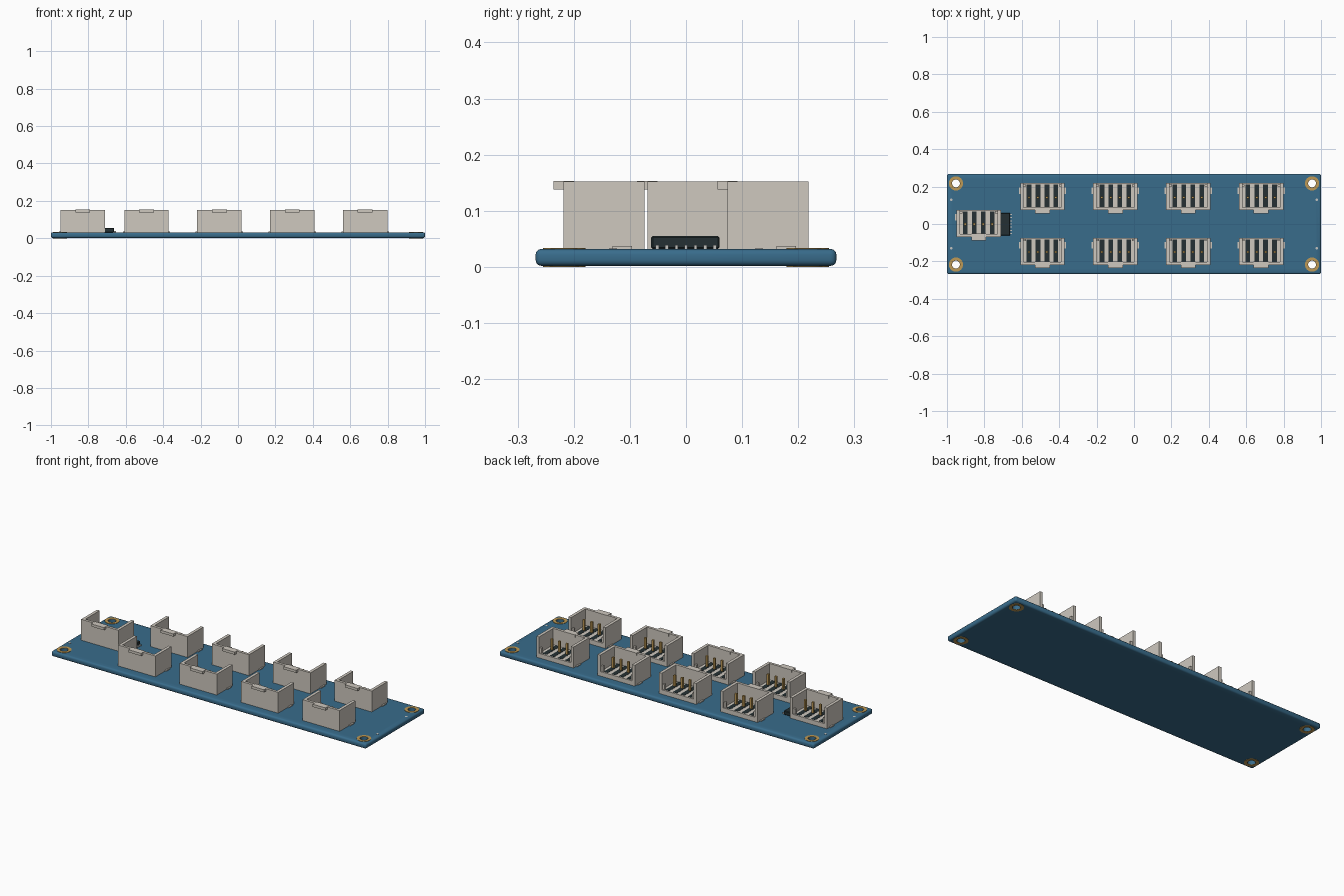
import bpy, bmesh, math
from mathutils import Matrix, Vector

cube = bpy.data.objects.get("Cube")
if cube:
    bpy.data.objects.remove(cube, do_unlink=True)


def material(name, rgb):
    m = bpy.data.materials.new(name)
    m.use_nodes = True
    m.diffuse_color = (*rgb, 1)
    m.node_tree.nodes["Principled BSDF"].inputs["Base Color"].default_value = (*rgb, 1)
    return m


BLUE = material("board blue", (0.04, 0.15, 0.26))
IVORY = material("ivory plastic", (0.62, 0.58, 0.52))
GOLD = material("gold plating", (0.52, 0.32, 0.09))
BLACK = material("dark plastic", (0.018, 0.03, 0.033))
SILVER = material("tin", (0.55, 0.55, 0.53))

BOARD_TOP = 0.032


def add_box(bm, x, y, z, mat=0):
    """Box from (min, max) ranges."""
    mid = Vector([(a + b) / 2 for a, b in (x, y, z)])
    size = [b - a for a, b in (x, y, z)]
    geo = bmesh.ops.create_cube(bm, size=1, matrix=Matrix.Translation(mid) @ Matrix.Diagonal((*size, 1)))
    for f in {f for v in geo["verts"] for f in v.link_faces}:
        f.material_index = mat


def make(name, bm, mats):
    mesh = bpy.data.meshes.new(name)
    bm.to_mesh(mesh)
    bm.free()
    for m in mats:
        mesh.materials.append(m)
    ob = bpy.data.objects.new(name, mesh)
    bpy.context.collection.objects.link(ob)
    return ob


def smooth(ob):
    bpy.ops.object.select_all(action="DESELECT")
    ob.select_set(True)
    bpy.context.view_layer.objects.active = ob
    bpy.ops.object.shade_smooth_by_angle(angle=math.radians(40))


def apply_modifiers(ob):
    bpy.ops.object.select_all(action="DESELECT")
    ob.select_set(True)
    bpy.context.view_layer.objects.active = ob
    for m in list(ob.modifiers):
        bpy.ops.object.modifier_apply(modifier=m.name)


HOLES = [(sx * 0.952, sy * 0.217) for sx in (-1, 1) for sy in (-1, 1)]

# Circuit board with rounded edges and four drilled corners
bm = bmesh.new()
add_box(bm, (-1, 1), (-0.268, 0.268), (0.002, BOARD_TOP))
bmesh.ops.bevel(bm, geom=bm.edges[:], offset=0.01, segments=3, profile=0.5, affect="EDGES")
board = make("circuit_board", bm, [BLUE])

bm = bmesh.new()
for x, y in HOLES:
    bmesh.ops.create_cone(bm, cap_ends=True, segments=32, radius1=0.021, radius2=0.021,
                          depth=0.2, matrix=Matrix.Translation((x, y, 0)))
drill = make("hole_cutter", bm, [BLUE])
drill.hide_render = True
cut = board.modifiers.new("holes", "BOOLEAN")
cut.object = drill
cut.solver = "EXACT"
apply_modifiers(board)
bpy.data.objects.remove(drill, do_unlink=True)
smooth(board)


# Gold rings around the holes, on both sides of the board
def add_ring(bm, x, y, z0, z1, inner, outer, n=32):
    corners = [(inner, z0), (outer, z0), (outer, z1), (inner, z1)]
    loops = []
    for i in range(n):
        a = math.tau * i / n
        loops.append([bm.verts.new((x + r * math.cos(a), y + r * math.sin(a), z)) for r, z in corners])
    for i in range(n):
        p, q = loops[i], loops[(i + 1) % n]
        for j in range(4):
            k = (j + 1) % 4
            bm.faces.new((p[j], q[j], q[k], p[k]))


bm = bmesh.new()
for x, y in HOLES:
    add_ring(bm, x, y, 0, 0.003, 0.021, 0.038)
    add_ring(bm, x, y, BOARD_TOP - 0.001, BOARD_TOP + 0.002, 0.021, 0.038)
bmesh.ops.recalc_face_normals(bm, faces=bm.faces[:])
smooth(make("mounting_rings", bm, [GOLD]))

# Small solder dots along the short edges
bm = bmesh.new()
for sx in (-1, 1):
    for sy in (-1, 1):
        bmesh.ops.create_cone(bm, cap_ends=True, segments=12, radius1=0.007, radius2=0.007, depth=0.002,
                              matrix=Matrix.Translation((sx * 0.977, sy * 0.13, BOARD_TOP)))
make("solder_dots", bm, [SILVER])


# Connector socket: floor, three tall walls, latch on the front wall, pins
def connector_mesh():
    bm = bmesh.new()
    hw, hd, top, floor = 0.118, 0.072, 0.12, 0.026
    add_box(bm, (-hw, hw), (-hd, hd), (0, floor))
    add_box(bm, (-hw, hw), (-hd, -hd + 0.015), (floor, top))
    for s in (-1, 1):
        def side(a, b):
            return tuple(sorted((s * a, s * b)))
        add_box(bm, side(hw - 0.017, hw), (-hd + 0.015, hd), (floor, top))
        # inner guide ribs and side feet
        add_box(bm, side(hw - 0.03, hw - 0.017), (hd - 0.018, hd - 0.006), (floor, floor + 0.03))
        add_box(bm, side(hw, hw + 0.008), (0.015, 0.05), (0, 0.005))
    # latch tab with its narrower end
    add_box(bm, (-0.04, 0.04), (-hd - 0.018, -hd + 0.018), (top - 0.014, top + 0.001))
    # dark floor slots and upright pins
    for i in range(4):
        x = (i - 1.5) * 0.048
        add_box(bm, (x - 0.013, x + 0.013), (-hd + 0.016, hd - 0.008), (floor, floor + 0.001), 1)
        add_box(bm, (x - 0.006, x + 0.006), (-0.01, 0.002), (floor, 0.088), 2)
    ob = make("connector", bm, [IVORY, BLACK, GOLD])
    ob.location = (-0.83, 0.003, BOARD_TOP)
    return ob


first = connector_mesh()
for row, y in (("front", -0.146), ("back", 0.146)):
    for i in range(4):
        ob = bpy.data.objects.new(f"{row}_connector_{i + 1}", first.data)
        ob.location = (-0.49 + i * 0.39, y, BOARD_TOP)
        bpy.context.collection.objects.link(ob)
first.name = "input_connector"

# Dark chip beside the input connector, with a row of legs
bm = bmesh.new()
add_box(bm, (-0.72, -0.662), (-0.062, 0.06), (BOARD_TOP, 0.055))
bmesh.ops.bevel(bm, geom=bm.edges[:], offset=0.003, segments=1, affect="EDGES")
make("chip", bm, [BLACK])
bm = bmesh.new()
for i in range(7):
    y = (i - 3) * 0.017
    add_box(bm, (-0.664, -0.652), (y - 0.003, y + 0.003), (BOARD_TOP, BOARD_TOP + 0.007))
make("chip_legs", bm, [SILVER])
